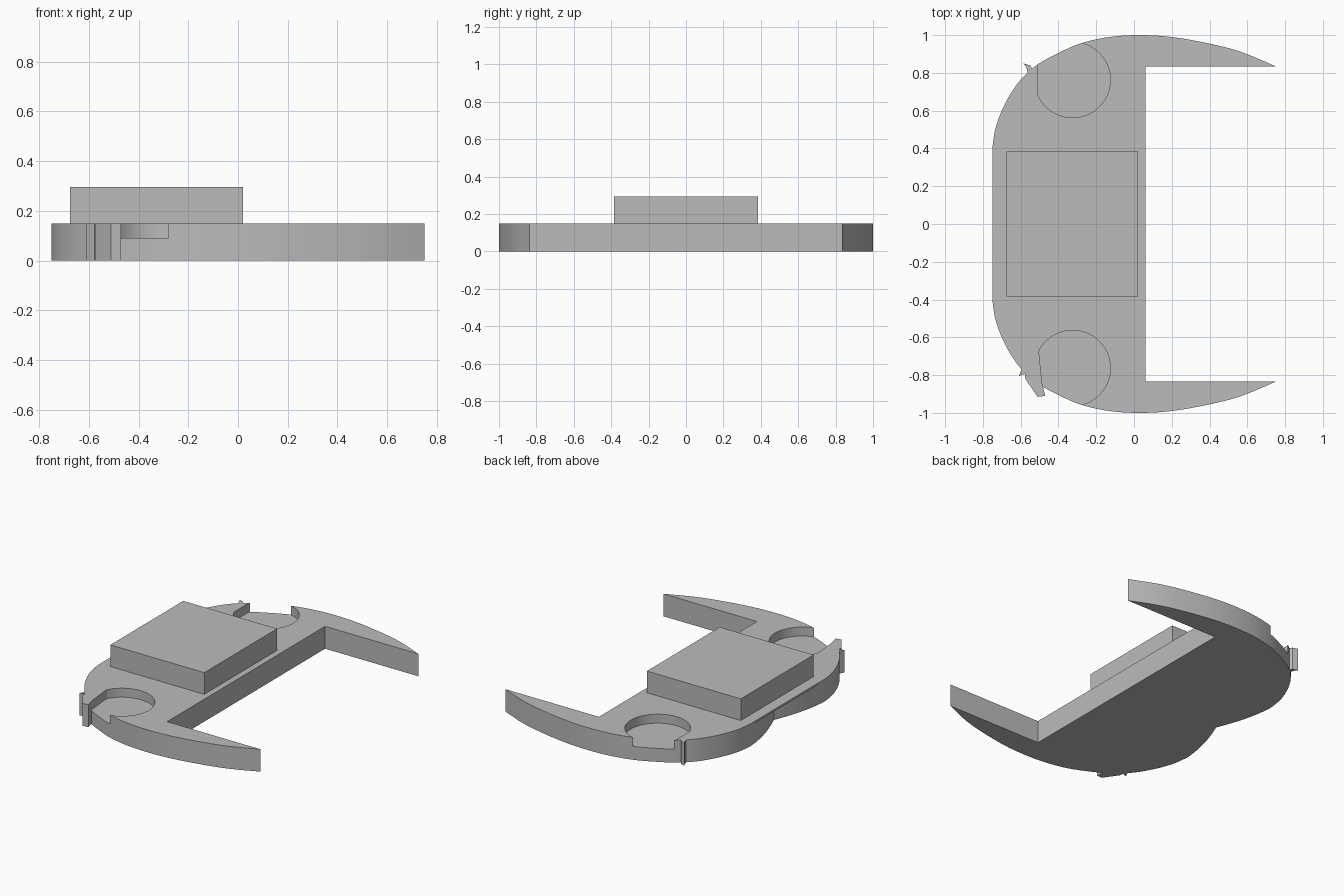
import bpy, bmesh, math

cube = bpy.data.objects.get("Cube")
if cube:
    bpy.data.objects.remove(cube, do_unlink=True)

grey = bpy.data.materials.new("plain grey")
grey.use_nodes = True
colour = (0.5, 0.5, 0.5, 1)
grey.diffuse_color = colour
grey.node_tree.nodes["Principled BSDF"].inputs["Base Color"].default_value = colour

TOP = 0.15      # deck height
FLOOR = 0.09    # floor of the round wells


def prism(name, outline, low, high):
    """Extrude a plan outline between two heights."""
    bm = bmesh.new()
    face = bm.faces.new([bm.verts.new((x, y, low)) for x, y in outline])
    up = bmesh.ops.extrude_face_region(bm, geom=[face])
    verts = [v for v in up["geom"] if isinstance(v, bmesh.types.BMVert)]
    bmesh.ops.translate(bm, verts=verts, vec=(0, 0, high - low))
    bmesh.ops.recalc_face_normals(bm, faces=bm.faces)
    mesh = bpy.data.meshes.new(name)
    bm.to_mesh(mesh)
    bm.free()
    mesh.materials.append(grey)
    obj = bpy.data.objects.new(name, mesh)
    bpy.context.collection.objects.link(obj)
    return obj


def activate(obj):
    bpy.ops.object.select_all(action="DESELECT")
    obj.select_set(True)
    bpy.context.view_layer.objects.active = obj


def cut(target, cutter):
    mod = target.modifiers.new("cut", "BOOLEAN")
    mod.operation = "DIFFERENCE"
    mod.solver = "EXACT"
    mod.object = cutter
    activate(target)
    bpy.ops.object.modifier_apply(modifier=mod.name)
    bpy.data.objects.remove(cutter, do_unlink=True)


def smooth_curve(points, steps=4):
    """Catmull-Rom curve through the points."""
    pts = [points[0]] + points + [points[-1]]
    out = []
    for a, b, c, d in zip(pts, pts[1:], pts[2:], pts[3:]):
        for i in range(steps):
            t = i / steps
            out.append(tuple(
                0.5 * (2 * q + (r - p) * t + (2 * p - 5 * q + 4 * r - s) * t * t
                       + (3 * q - p - 3 * r + s) * t ** 3)
                for p, q, r, s in zip(a, b, c, d)))
    return out + [points[-1]]


# Crescent body with two pointed arms
half = smooth_curve([(-0.75, 0.4), (-0.735, 0.5), (-0.7, 0.6), (-0.65, 0.695),
                     (-0.59, 0.775), (-0.51, 0.845), (-0.4, 0.905), (-0.28, 0.957),
                     (-0.13, 0.99), (0.03, 1.0), (0.2, 0.99), (0.4, 0.955),
                     (0.57, 0.91), (0.75, 0.835)])
half.append((0.06, 0.835))
body = prism("crescent_body", half + [(x, -y) for x, y in reversed(half)], 0, TOP)

# Round wells, open at the rim, each with one flat side
for side in (1, -1):
    arc = []
    for i in range(64):
        a = 2 * math.pi * i / 64
        x, y = -0.325 + 0.2 * math.cos(a), 0.763 + 0.2 * math.sin(a)
        limit = -0.51 if side > 0 else -0.505 + 0.1 * max(0, y - 0.66)
        arc.append((max(x, limit), side * y))
    cut(body, prism("well_cutter", arc, FLOOR, TOP + 0.1))

# Rounded notch under the deck on the straight side
notch = []
for i in range(-16, 17):
    y = 0.39 * i / 16
    notch.append((-0.75 + 0.1 * (1 - abs(y) / 0.4) ** 1.7, y))
notch += [(-0.9, 0.39), (-0.9, -0.39)]
cut(body, prism("notch_cutter", notch, -0.1, TOP - 0.012))

activate(body)
bpy.ops.object.shade_smooth_by_angle(angle=math.radians(20))

# Raised rectangular block
prism("raised_block", [(-0.675, -0.385), (0.02, -0.385), (0.02, 0.385), (-0.675, 0.385)],
      TOP, 0.295)

# Small ragged tabs on the rim beside the wells
prism("front_tab", [(-0.58, -0.77), (-0.49, -0.83), (-0.47, -0.91), (-0.51, -0.915),
                    (-0.575, -0.82)], 0, TOP)
prism("front_spur", [(-0.59, -0.76), (-0.57, -0.79), (-0.61, -0.805)], 0, TOP)
prism("back_spur", [(-0.56, 0.79), (-0.535, 0.815), (-0.55, 0.84), (-0.585, 0.85),
                    (-0.57, 0.83)], 0, TOP)
